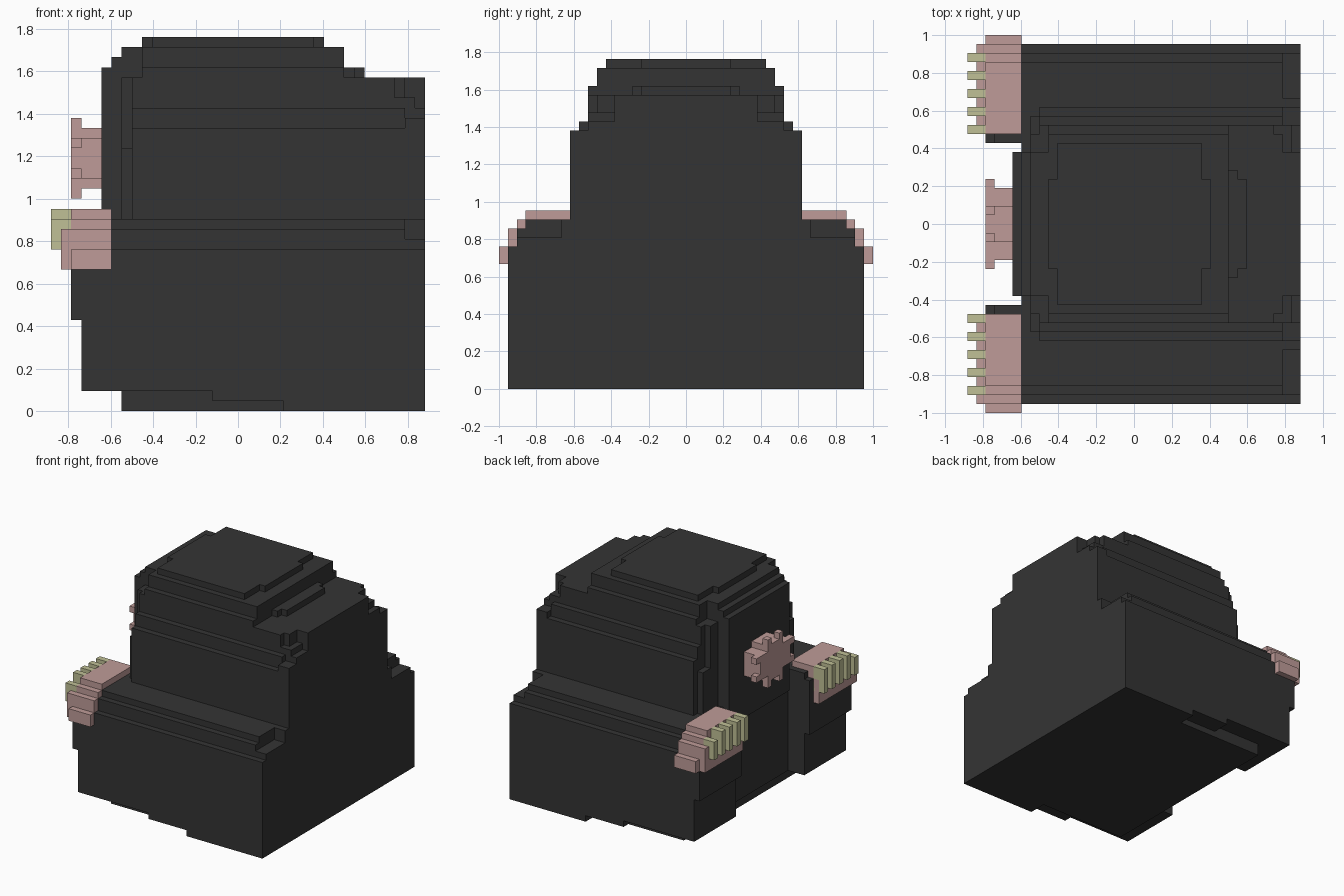
import bpy, bmesh

cube = bpy.data.objects.get("Cube")
if cube:
    bpy.data.objects.remove(cube, do_unlink=True)

U = 1 / 21        # edge of one block unit
X_MID = 18.5      # x is counted from the snout side


def material(name, rgb):
    m = bpy.data.materials.new(name)
    m.use_nodes = True
    col = (*rgb, 1)
    m.diffuse_color = col
    bsdf = next(n for n in m.node_tree.nodes if n.type == 'BSDF_PRINCIPLED')
    bsdf.inputs["Base Color"].default_value = col
    bsdf.inputs["Roughness"].default_value = 0.9
    return m


FUR = material("charcoal fur", (0.034, 0.034, 0.034))
SKIN = material("pink skin", (0.52, 0.33, 0.315))
CLAW = material("pale claw", (0.53, 0.53, 0.305))


def build(name, mat, boxes):
    """Join blocks given as (x0, x1, y0, y1, z0, z1) in block units."""
    bm = bmesh.new()
    for x0, x1, y0, y1, z0, z1 in boxes:
        verts = bmesh.ops.create_cube(bm, size=1)["verts"]
        for v in verts:
            v.co.x = ((x1 if v.co.x > 0 else x0) - X_MID) * U
            v.co.y = (y1 if v.co.y > 0 else y0) * U
            v.co.z = (z1 if v.co.z > 0 else z0) * U
    mesh = bpy.data.meshes.new(name)
    bm.to_mesh(mesh)
    bm.free()
    mesh.materials.append(mat)
    ob = bpy.data.objects.new(name, mesh)
    bpy.context.collection.objects.link(ob)
    return ob


def mid(x0, x1, half, z0, z1):
    return (x0, x1, -half, half, z0, z1)


def flip(boxes):
    return [(a, b, -d, -c, e, f) for a, b, c, d, e, f in boxes]


# Lower body: wide block with stepped shoulders and undercut bottom edges
build("lower_body", FUR, [
    mid(7, 37, 17, 0, 2),
    mid(23, 37, 20, 0, 2),
    mid(16, 37, 20, 1, 2),
    mid(6, 37, 20, 2, 16),
    mid(6, 35, 19, 16, 18),
    mid(6, 35, 18, 18, 19),
    mid(35, 37, 19, 16, 17),
    mid(35, 37, 14, 17, 19),
])

# Front legs either side of the central gap
leg = [(3, 6, 9, 20, 2, 16), (2, 3, 9, 20, 9, 16),
       (2, 6, 9, 19, 16, 18), (3, 6, 9, 18, 18, 19)]
build("left_front_leg", FUR, leg)
build("right_front_leg", FUR, flip(leg))

# Head: rounded front corners and stepped sides
build("head", FUR, [
    mid(5, 37, 8, 16, 33),
    mid(7, 35, 12, 19, 26),
    mid(8, 35, 12, 26, 30),
    mid(7, 35, 10, 26, 33),
    mid(8, 35, 13, 19, 28),
    mid(35, 37, 13, 19, 29),
    mid(8, 37, 11, 29, 30),
])

# Crown: terraces narrowing upward
build("crown", FUR, [
    mid(8, 36, 11, 30, 31),
    mid(8, 34, 11, 31, 33),
    mid(9, 29, 11, 33, 34),
    mid(5, 9, 8, 33, 34),
    mid(29, 30, 6, 33, 34),
    mid(30, 31, 5, 33, 34),
    mid(9, 29, 10, 34, 36),
    mid(6, 9, 8, 34, 35),
    mid(7, 9, 8, 35, 36),
    mid(10, 26, 9, 36, 37),
    mid(9, 27, 5, 36, 37),
])

# Paws draped over the shoulders
paw = [(2, 6, 10, 18, 18, 20), (2, 6, 18, 19, 17, 19),
       (2, 6, 19, 20, 16, 18), (2, 6, 20, 21, 14, 16),
       (1, 2, 10, 20, 14, 18)]
build("left_paw", SKIN, paw)
build("right_paw", SKIN, flip(paw))

# Five claws per paw, the outermost one lower
claws = [(0, 2, 10 + 2 * i, 11 + 2 * i, 16, 19 if i == 4 else 20)
         for i in range(5)]
build("left_claws", CLAW, claws)
build("right_claws", CLAW, flip(claws))

# Star-shaped nose: eight-sided stub with prongs on its front layer
prongs = []
for s in (1, 2):
    for z in (23, 26):
        prongs.append((2, 3, 4, 5, z, z + 1))
for z in (21, 28):
    prongs.append((2, 3, 1, 2, z, z + 1))
prongs = list(dict.fromkeys(prongs))
build("star_nose", SKIN, [mid(2, 5, 4, 23, 27), mid(2, 5, 2, 22, 28)]
      + prongs + flip(prongs))
